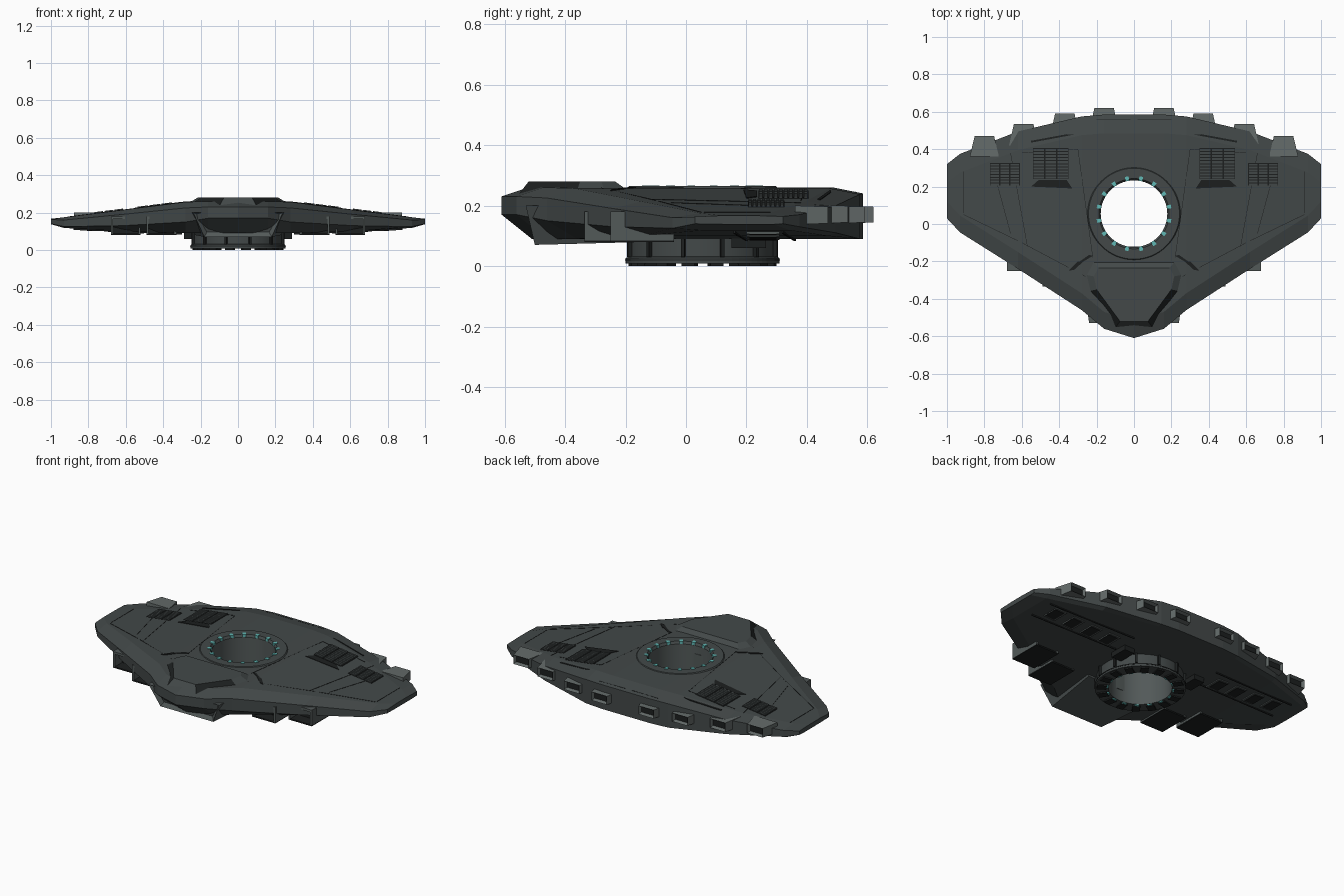
import bpy, bmesh, math
from mathutils import Vector

if "Cube" in bpy.data.objects:
    bpy.data.objects.remove(bpy.data.objects["Cube"])


def material(name, col):
    m = bpy.data.materials.new(name)
    m.diffuse_color = (*col, 1)
    m.use_nodes = True
    m.node_tree.nodes["Principled BSDF"].inputs["Base Color"].default_value = m.diffuse_color
    return m


HULL = material("hull grey", (0.056, 0.066, 0.066))
LIGHT = material("light grey", (0.085, 0.1, 0.099))
POD = material("pod grey", (0.125, 0.145, 0.142))
DARK = material("dark recess", (0.012, 0.014, 0.014))
TEAL = material("teal light", (0.12, 0.48, 0.46))


def finish(name, bm, *mats):
    bmesh.ops.recalc_face_normals(bm, faces=bm.faces)
    me = bpy.data.meshes.new(name)
    bm.to_mesh(me)
    bm.free()
    for m in mats:
        me.materials.append(m)
    ob = bpy.data.objects.new(name, me)
    bpy.context.collection.objects.link(ob)
    return ob


def loft(bm, low, high):
    """Closed solid between two rings of points."""
    a = [bm.verts.new(p) for p in low]
    b = [bm.verts.new(p) for p in high]
    n = len(a)
    faces = [bm.faces.new(a), bm.faces.new(b)]
    for i in range(n):
        j = (i + 1) % n
        faces.append(bm.faces.new((a[i], a[j], b[j], b[i])))
    return faces


def box(bm, x0, x1, y0, y1, z0, z1):
    c = [(x0, y0), (x1, y0), (x1, y1), (x0, y1)]
    return loft(bm, [(x, y, z0) for x, y in c], [(x, y, z1) for x, y in c])


# Hull stations: x, front y, rear y, front rim low/high, top, bottom, rear rim low/high
ST = [(0, -.61, .585, .17, .23, .26, .09, .09, .24),
      (.16, -.56, .585, .17, .23, .26, .09, .09, .24),
      (.28, -.46, .575, .15, .225, .257, .09, .09, .237),
      (.62, -.24, .495, .13, .19, .214, .10, .11, .20),
      (.93, -.045, .375, .125, .16, .175, .118, .13, .17),
      (1.0, .03, .32, .14, .163, .167, .138, .14, .164)]


def station(x):
    x = abs(x)
    for a, b in zip(ST, ST[1:]):
        if x <= b[0]:
            t = (x - a[0]) / (b[0] - a[0])
            return [p + (q - p) * t for p, q in zip(a, b)]
    return ST[-1]


def top_z(x, y):
    _, yf, yr, _, fh, top, _, _, rh = station(x)
    t = min(1, max(0, min((y - yf) / .09, (yr - y) / .1)))
    rim = fh if y < (yf + yr) / 2 else rh
    return rim + (top - rim) * t


# Main hull, lofted across its width
bm = bmesh.new()
rows = []
for s in [(-r[0],) + r[1:] for r in ST[:0:-1]] + ST:
    x, yf, yr, fl, fh, top, bot, rl, rh = s
    prof = [(yf, fl), (yf, fh), (yf + .09, top), (yr - .1, top),
            (yr, rh), (yr, rl), (yr - .03, bot), (yf + .1, bot)]
    rows.append([bm.verts.new((x, y, z)) for y, z in prof])
for a, b in zip(rows, rows[1:]):
    for i in range(8):
        j = (i + 1) % 8
        bm.faces.new((a[i], a[j], b[j], b[i]))
bm.faces.new(rows[0])
bm.faces.new(rows[-1])
hull = finish("hull", bm, HULL)

# Round opening through the hull
CY = .055
bm = bmesh.new()
bmesh.ops.create_cone(bm, cap_ends=True, segments=64, radius1=.21, radius2=.21, depth=1)
bmesh.ops.translate(bm, verts=bm.verts, vec=(0, CY, .1))
cutter = finish("opening_cutter", bm, HULL)
cutter.hide_render = True
cutter.hide_viewport = True
cut = hull.modifiers.new("opening", 'BOOLEAN')
cut.object = cutter
cut.solver = 'EXACT'

# Ring lining the opening and hanging below the hull
prof = [(.178, .25), (.188, .264), (.243, .264), (.25, .256), (.25, .1), (.243, .09),
        (.243, .032), (.255, .026), (.255, .008), (.178, .008)]
bm = bmesh.new()
N = 64
rings = [[bm.verts.new((r * math.cos(k * math.tau / N), CY + r * math.sin(k * math.tau / N), z))
          for r, z in prof] for k in range(N)]
for k in range(N):
    a, b = rings[k], rings[(k + 1) % N]
    for i in range(len(prof)):
        j = (i + 1) % len(prof)
        f = bm.faces.new((a[i], a[j], b[j], b[i]))
        f.material_index = 1 if i == len(prof) - 1 else 0
        f.smooth = abs(prof[i][1] - prof[j][1]) > .05
finish("ring", bm, HULL, LIGHT)


def radial(name, count, r0, r1, half, z0, z1, mat, offset=0.0):
    """Blocks spaced around the ring."""
    bm = bmesh.new()
    for k in range(count):
        a = math.tau * (k + offset) / count
        u, v = Vector((math.cos(a), math.sin(a), 0)), Vector((-math.sin(a), math.cos(a), 0))
        pts = [u * r + v * w + Vector((0, CY, 0))
               for r, w in ((r0, -half), (r1, -half), (r1, half), (r0, half))]
        loft(bm, [p + Vector((0, 0, z0)) for p in pts], [p + Vector((0, 0, z1)) for p in pts])
    finish(name, bm, mat)


radial("top_lights", 16, .178, .202, .010, .25, .267, TEAL, .5)
radial("bottom_teeth", 16, .19, .245, .022, 0, .01, DARK, .5)
radial("bottom_lights", 16, .180, .192, .012, .002, .012, TEAL, .5)
radial("ring_ribs", 12, .235, .257, .006, .03, .1, DARK, .5)
radial("ring_seam", 64, .252, .2565, .0126, .019, .022, DARK)

# Raised command deck with dark diagonal bevels
bm = bmesh.new()
lo = [(.22, -.2, .255), (.265, -.27, .25), (.245, -.36, .25), (.1, -.555, .235)]
hi = [(.19, -.235, .28), (.215, -.28, .28), (.2, -.35, .28), (.075, -.52, .28)]
both = lambda h: h + [(-x, y, z) for x, y, z in reversed(h)]
faces = loft(bm, both(lo), both(hi))
bm.normal_update()
for f in faces:
    c = f.calc_center_median()
    f.material_index = 1 if abs(c.x) > .1 and -.47 < c.y < -.4 else 0
finish("command_deck", bm, HULL, DARK)

# Chin block under the nose, with a recessed front panel
bm = bmesh.new()
faces = loft(bm, [(-.18, -.5, .07), (.18, -.5, .07), (.23, -.12, .08), (-.23, -.12, .08)],
             [(-.24, -.53, .2), (.24, -.53, .2), (.3, -.12, .2), (-.3, -.12, .2)])
bmesh.ops.recalc_face_normals(bm, faces=bm.faces)
front = [f for f in faces if f.normal.y < -.8]
bmesh.ops.inset_region(bm, faces=front, thickness=.025, depth=-.02)
front[0].material_index = 1
finish("chin_block", bm, LIGHT, HULL)


def plates(name, mat, polys, height=.005, below=False):
    """Thin mirrored plates lying on the hull skin."""
    bm = bmesh.new()
    for poly in polys:
        for s in (-1, 1):
            if below:
                z = [station(x)[6] for x, y in poly]
                a, b = -height, .003
            else:
                z = [top_z(x, y) for x, y in poly]
                a, b = -.003, height
            loft(bm, [(s * x, y, h + a) for (x, y), h in zip(poly, z)],
                 [(s * x, y, h + b) for (x, y), h in zip(poly, z)])
    finish(name, bm, mat)


def rect(x0, x1, y0, y1):
    return [(x0, y0), (x1, y0), (x1, y1), (x0, y1)]


def strip(x0, y0, x1, y1, w=.0025):
    d = Vector((y0 - y1, x1 - x0)).normalized() * w / 2
    return [(x0 + d.x, y0 + d.y), (x0 - d.x, y0 - d.y), (x1 - d.x, y1 - d.y), (x1 + d.x, y1 + d.y)]


# Top recesses, slots and panel seams
plates("top_recesses", DARK, [
    [(.33, .19), (.55, .20), (.51, .235), (.36, .235)],
    [(.32, .478), (.55, .435), (.55, .445), (.36, .48)],
    [(.22, -.17), (.27, -.20), (.29, -.20), (.24, -.165)],
    [(.27, -.20), (.30, -.20), (.35, -.25), (.32, -.245)]], .003)
seams = [strip(.22, -.18, .30, .40), strip(.57, -.12, .66, .38), strip(.66, -.05, .76, .32),
         strip(.26, -.28, .60, -.10), strip(.62, -.09, .91, .05), strip(.30, .40, .60, .38),
         strip(.91, .06, .91, .28), strip(.02, .56, .2, .56)]
plates("panel_seams", DARK, seams, .0015)

# Louvred vents: dark beds with rows of slats
vents = [(.35, .54, .24, .405, 10), (.61, .77, .205, .325, 8)]
plates("vent_beds", DARK, [rect(*v[:4]) for v in vents], .002)
slats = []
for x0, x1, y0, y1, n in vents:
    p, q = (y1 - y0) / n, (x1 - x0) / 3
    for i in range(n):
        for k in range(3):
            slats.append(rect(x0 + k * q + .004, x0 + (k + 1) * q - .004,
                              y0 + (i + .12) * p, y0 + (i + .8) * p))
plates("vent_slats", HULL, slats, .007)

# Underside bays with light frames and dark insets
plates("bay_troughs", DARK, [strip(.3, .2, .88, .16, .006), strip(.3, .36, .88, .32, .006)],
       .008, True)
bays = [.36 + .13 * i for i in range(4)]
plates("bay_frames", LIGHT, [rect(x, x + .075, .20, .31) for x in bays], .006, True)
plates("bay_insets", DARK, [rect(x + .012, x + .075, .21, .30) for x in bays], .008, True)

# Hanging intakes below the leading edges
bm = bmesh.new()
for s in (-1, 1):
    for x0, x1, yf, yr in ((.33, .49, -.335, -.13), (.52, .68, -.25, -.04)):
        parts = [((x0, x0 + .012, yf, yr, .085, .17), 0), ((x1 - .012, x1, yf, yr, .085, .17), 0),
                 ((x0, x1, yf, yr, .08, .088), 1), ((x0, x1, yf, yr, .165, .18), 0),
                 ((x0 + .01, x1 - .01, yf + .07, yf + .08, .085, .17), 1)]
        for (a, b, *rest), idx in parts:
            for f in box(bm, s * a, s * b, *rest):
                f.material_index = idx
finish("intakes", bm, LIGHT, DARK)

# Engine pods along the rear edge, with sunken nozzles
bm = bmesh.new()
for s in (-1, 1):
    for cx, y0, y1, z0, z1 in ((.16, .5, .62, .14, .2), (.37, .47, .59, .14, .2),
                               (.59, .42, .535, .14, .203), (.8, .36, .47, .137, .2)):
        ring = lambda w, y, a, b: [(s * cx - w, y, a), (s * cx + w, y, a),
                                   (s * cx + w, y, b), (s * cx - w, y, b)]
        rear = loft(bm, ring(.078, y0, z0, z1), ring(.052, y1, z0 + .004, z1 - .004))[1]
        rear.normal_update()
        if rear.normal.y < 0:
            rear.normal_flip()
        bmesh.ops.inset_region(bm, faces=[rear], thickness=.011)
        rear.material_index = 1
        for v in rear.verts:
            v.co.y -= .02
finish("engine_pods", bm, POD, DARK)

# Small brackets beside the ring under the hull
bm = bmesh.new()
for s in (-1, 1):
    box(bm, s * .22, s * .29, .15, .265, .06, .1)
finish("ring_brackets", bm, DARK)
